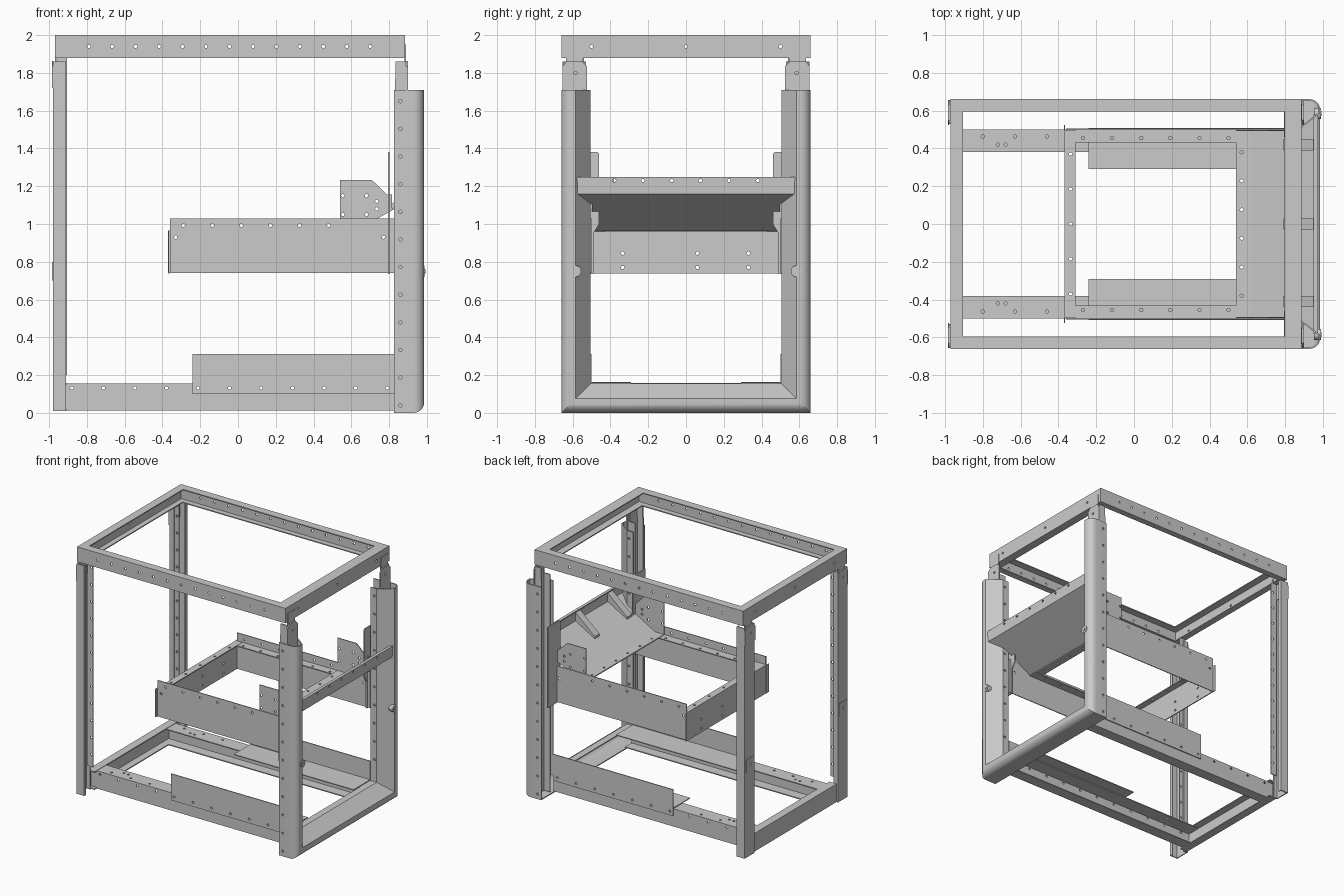
import bpy, bmesh, math
from mathutils import Vector, Matrix

if "Cube" in bpy.data.objects:
    bpy.data.objects.remove(bpy.data.objects["Cube"])

T = 0.008  # sheet thickness


def outline(pts, t=T):
    """Offset an open 2D polyline into a closed sheet-metal section."""
    p = [Vector(q) for q in pts]
    n = []
    for a, b in zip(p, p[1:]):
        d = (b - a).normalized()
        n.append(Vector((-d.y, d.x)))
    inner = []
    for i, q in enumerate(p):
        a, b = n[max(i - 1, 0)], n[min(i, len(n) - 1)]
        inner.append(q + (a + b) / (1 + a.dot(b)) * t)
    return p + inner[::-1]


def to3d(axis, u, v, a):
    return {'X': (a, u, v), 'Y': (u, a, v), 'Z': (u, v, a)}[axis]


def rod(bm, c, axis, r, length, seg=12):
    rot = {'X': Matrix.Rotation(math.pi / 2, 4, 'Y'),
           'Y': Matrix.Rotation(math.pi / 2, 4, 'X'), 'Z': Matrix()}[axis]
    bmesh.ops.create_cone(bm, cap_ends=True, segments=seg, radius1=r, radius2=r,
                          depth=length, matrix=Matrix.Translation(c) @ rot)


def make(name, bm):
    me = bpy.data.meshes.new(name)
    bmesh.ops.recalc_face_normals(bm, faces=bm.faces)
    bm.to_mesh(me)
    bm.free()
    ob = bpy.data.objects.new(name, me)
    bpy.context.collection.objects.link(ob)
    return ob


def finish(ob, holes=(), mirror=False):
    """Drill holes given as (centre, axis), then mirror across y."""
    bpy.context.view_layer.objects.active = ob
    if holes:
        bm = bmesh.new()
        for c, axis in holes:
            rod(bm, c, axis, 0.009, 0.03)
        cut = make("hole_cutter", bm)
        cut.hide_render = True
        m = ob.modifiers.new("holes", 'BOOLEAN')
        m.operation, m.solver, m.object = 'DIFFERENCE', 'EXACT', cut
        bpy.ops.object.modifier_apply(modifier=m.name)
        bpy.data.objects.remove(cut)
    if mirror:
        m = ob.modifiers.new("mirror", 'MIRROR')
        m.use_axis = (False, True, False)
        m.use_mirror_merge = False
    return ob


def loft(name, rings, closed=False, holes=(), mirror=False):
    bm = bmesh.new()
    vs = [[bm.verts.new(p) for p in r] for r in rings]
    k = len(vs[0])
    pairs = list(zip(vs, vs[1:])) + ([(vs[-1], vs[0])] if closed else [])
    for a, b in pairs:
        for i in range(k):
            j = (i + 1) % k
            bm.faces.new((a[i], a[j], b[j], b[i]))
    if not closed:
        bm.faces.new(vs[0][::-1])
        bm.faces.new(vs[-1])
    return finish(make(name, bm), holes, mirror)


def prism(name, poly, axis, a, b, holes=(), mirror=True):
    return loft(name, [[to3d(axis, u, v, s) for u, v in poly] for s in (a, b)],
                holes=holes, mirror=mirror)


def box(name, x, y, z, holes=(), mirror=True):
    return prism(name, [(x[0], y[0]), (x[1], y[0]), (x[1], y[1]), (x[0], y[1])],
                 'Z', z[0], z[1], holes, mirror)


def steps(a, b, n):
    return [a + (b - a) * i / (n - 1) for i in range(n)]


# Top frame: C section swept round a rectangle
sec = outline([(0.065, 2), (0, 2), (0, 1.88), (0.05, 1.88)])
corners = [(-0.97, -0.66, 1, 1), (0.885, -0.66, -1.35, 1),
           (0.885, 0.66, -1.35, -1), (-0.97, 0.66, 1, -1)]
rings = [[(cx + d * sx, cy + d * sy, z) for d, z in sec] for cx, cy, sx, sy in corners]
holes = [((x, s * 0.66, 1.94), 'Y') for x in steps(-0.79, 0.70, 13) for s in (-1, 1)]
holes += [((x, y, 1.94), 'X') for x in (-0.97, 0.885) for y in (-0.5, 0, 0.5)]
loft("top_frame", rings, True, holes)

# Right-hand U: two bumper posts and a mitred bottom bar in one sweep
arc = [(0.93 + 0.055 * math.sin(a), 0.055 - 0.055 * math.cos(a))
       for a in steps(0, math.pi / 2, 8)]
sec = outline([(0.825, 0)] + arc + [(0.985, 0.075), (0.88, 0.155), (0.825, 0.155)])
rings = [[(x, s * (0.66 - d), d if low else 1.71) for x, d in sec]
         for s, low in ((-1, 0), (-1, 1), (1, 1), (1, 0))]
holes = [((0.86, s * y, z), 'Y') for z in steps(0.04, 1.65, 12)
         for s in (-1, 1) for y in (0.66, 0.505)
         if y > 0.6 or z > 0.2]
u = loft("bumper_u_frame", rings, False, holes)
u.select_set(True)
bpy.context.view_layer.objects.active = u
bpy.ops.object.shade_smooth_by_angle(angle=math.radians(25))

# Inner right posts with tabs reaching the top frame
prism("right_inner_post", outline([(0.83, -0.65), (0.89, -0.65), (0.89, -0.535),
                                   (0.83, -0.535)]), 'Z', 0.02, 1.77)
tab = [(-0.655, 1.55), (-0.525, 1.55), (-0.525, 1.835), (-0.55, 1.862),
       (-0.63, 1.862), (-0.655, 1.835)]
prism("right_post_tab", tab, 'X', 0.89, 0.9, [((0.895, -0.585, 1.8), 'X')])
box("right_post_side_tab", (0.835, 0.89), (-0.65, -0.642), (1.7, 1.86))
box("right_frame_tab", (0.882, 0.89), (-0.635, -0.545), (1.75, 1.95))

# Left posts: lipped C section, inner strip, tabs and lock plates
prism("left_post", outline([(-0.91, -0.63), (-0.91, -0.655), (-0.98, -0.655),
                            (-0.98, -0.53), (-0.94, -0.53)], -T), 'Z', 0.01, 1.86)
box("left_post_strip", (-0.955, -0.905), (-0.548, -0.541), (0.2, 1.88),
    [((-0.922, -0.545, z), 'Y') for z in steps(0.3, 1.8, 12)])
prism("left_post_tab", [(y, z + 0.0) for y, z in tab if z > 1.6] +
      [(-0.655, 1.72), (-0.525, 1.72)], 'X', -0.985, -0.979,
      [((-0.982, -0.585, 1.8), 'X')])
box("left_frame_tab", (-0.97, -0.962), (-0.635, -0.545), (1.75, 1.95))
box("left_lock_plate", (-0.985, -0.979), (-0.64, -0.54), (0.7, 0.8),
    [((-0.982, -0.59, 0.75), 'X')])

# Base rails, left cross rail, guards and shelves
rail_x = steps(-0.88, 0.79, 11)
prism("base_rail", outline([(-0.38, 0.155), (-0.5, 0.155), (-0.5, 0.012), (-0.41, 0.012)]),
      'X', -0.96, 0.83,
      [((x, -0.5, 0.132), 'Y') for x in rail_x] +
      [((x, -0.463, 0.155), 'Z') for x in (-0.80, -0.63, -0.46)] +
      [((x, -0.42, 0.155), 'Z') for x in (-0.72, -0.68)])
prism("base_cross_rail", outline([(-0.905, 0.158), (-0.97, 0.158), (-0.97, 0.012),
                                  (-0.905, 0.012)]), 'Y', -0.53, 0.53, mirror=False)
box("base_guard", (-0.24, 0.825), (-0.509, -0.501), (0.1, 0.312),
    [((x, -0.505, 0.132), 'Y') for x in rail_x if x > -0.23])
box("base_shelf", (-0.24, 0.825), (-0.5, -0.29), (0.157, 0.164))

# Middle tray: side walls, inward flanges and end plate
box("tray_side", (-0.36, 0.825), (-0.506, -0.499), (0.74, 1.03),
    [((x, -0.503, 0.993), 'Y') for x in steps(-0.29, 0.48, 6)] +
    [((x, -0.503, 0.93), 'Y') for x in (-0.33, 0.77)])
box("tray_flange", (-0.31, 0.62), (-0.5, -0.43), (0.957, 0.965),
    [((x, -0.455, 0.961), 'Z') for x in steps(-0.27, 0.5, 6)])
prism("tray_end_plate", outline([(-0.31, 0.966), (-0.367, 0.966), (-0.367, 0.738)]),
      'Y', -0.498, 0.498,
      [((-0.363, y, z), 'X') for y in (-0.335, 0.06, 0.33) for z in (0.77, 0.845)] +
      [((-0.335, y, 0.962), 'Z') for y in steps(-0.37, 0.37, 5)], mirror=False)
box("tray_end_wing", (-0.371, -0.364), (-0.525, -0.49), (0.74, 0.965))

# Sloping console: flange, ramp, flared front and lip
prof = [(0.54, 0.962), (0.62, 0.962), (0.87, 1.103), (0.97, 1.16), (0.974, 1.25), (0.95, 1.25)]
half = [0.498, 0.498, 0.498, 0.575, 0.58, 0.58]
o = outline(prof)
rings = [[(o[i].x, -w, o[i].y), (o[i].x, w, o[i].y),
          (o[-1 - i].x, w, o[-1 - i].y), (o[-1 - i].x, -w, o[-1 - i].y)]
         for i, w in enumerate(half)]
loft("console_panel", rings, False,
     [((0.97, y, 1.23), 'X') for y in steps(-0.38, 0.38, 6)] +
     [((0.57, y, 0.966), 'Z') for y in steps(-0.38, 0.38, 6)])
for y in (-0.41, 0, 0.42):
    prism("console_strut", [(0.79, 1.063), (0.964, 1.163), (0.964, 1.235), (0.79, 1.085)],
          'Y', y - 0.03, y + 0.03, mirror=False)
prism("console_cheek", [(0.54, 0.965), (0.54, 1.232), (0.71, 1.232), (0.79, 1.155),
                        (0.815, 1.155), (0.815, 1.075), (0.73, 1.025), (0.625, 0.965)],
      'Y', -0.498, -0.491,
      [((x, -0.495, z), 'Y') for x, z in ((0.555, 1.15), (0.555, 1.05), (0.68, 1.05),
                                          (0.68, 1.15), (0.735, 1.08), (0.735, 1.12))])

# Mounting plates that hang the tray on the right posts
prism("tray_mount_plate", [(-0.62, 0.735), (-0.49, 0.735), (-0.49, 0.95), (-0.46, 1.0),
                           (-0.46, 1.37), (-0.47, 1.382), (-0.62, 1.382)], 'X', 0.793, 0.803)

# Round locks on the right posts
bm = bmesh.new()
rod(bm, (0.97, -0.585, 0.75), 'X', 0.03, 0.036, 24)
rod(bm, (0.972, -0.585, 0.75), 'X', 0.013, 0.042, 16)
finish(make("post_lock", bm), mirror=True)
